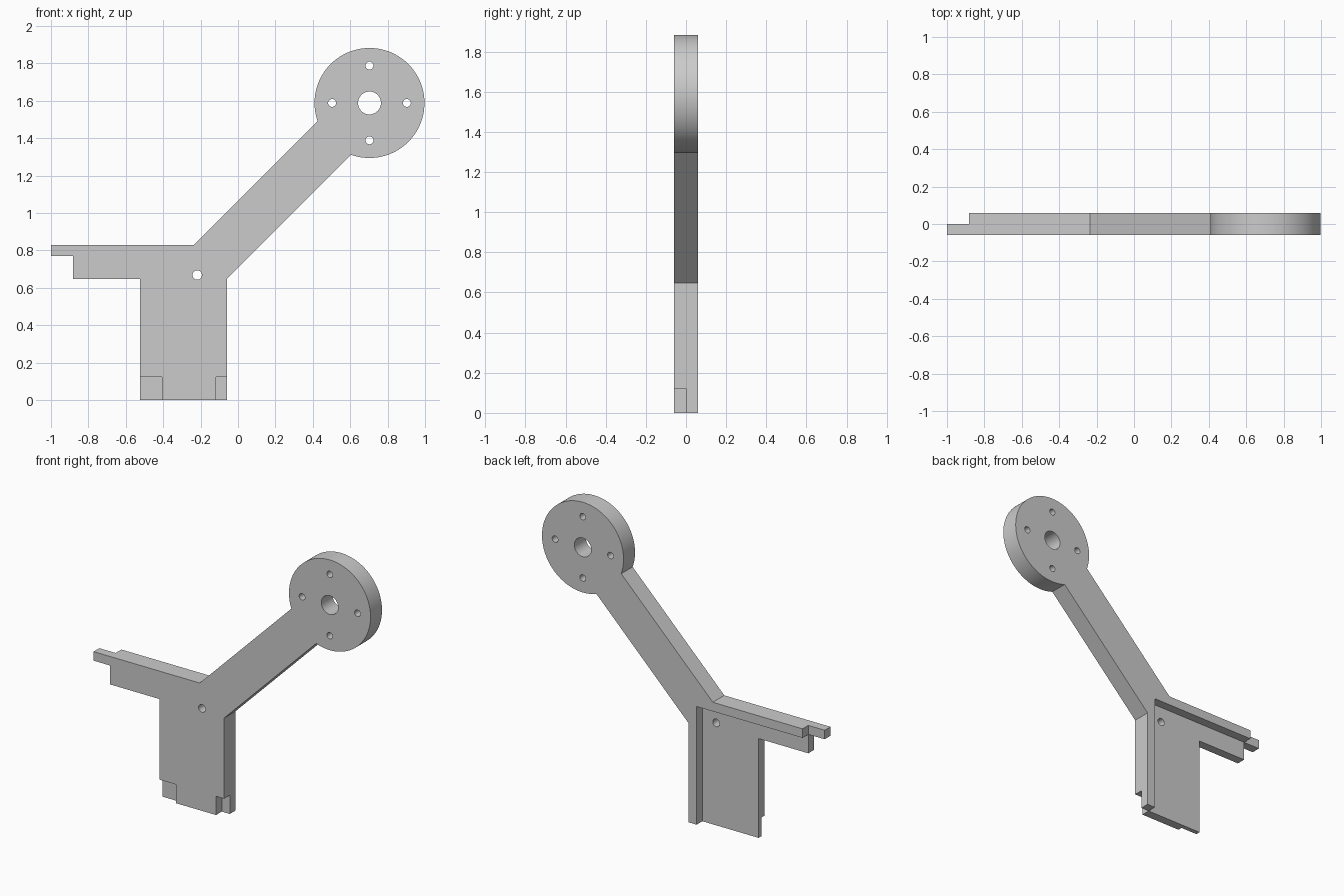
import bpy, bmesh
from math import sin, cos, asin, pi, sqrt, radians
from mathutils import Matrix

if "Cube" in bpy.data.objects:
    bpy.data.objects.remove(bpy.data.objects["Cube"], do_unlink=True)

T = 0.059                       # half thickness
HUB_X, HUB_Z, HUB_R = 0.703, 1.588, 0.294

grey = bpy.data.materials.new("plain grey")
grey.use_nodes = True
colour = (0.6, 0.6, 0.6, 1)
grey.diffuse_color = colour
grey.node_tree.nodes["Principled BSDF"].inputs["Base Color"].default_value = colour


def make(name, bm):
    bmesh.ops.recalc_face_normals(bm, faces=bm.faces)
    mesh = bpy.data.meshes.new(name)
    bm.to_mesh(mesh)
    bm.free()
    mesh.materials.append(grey)
    ob = bpy.data.objects.new(name, mesh)
    bpy.context.collection.objects.link(ob)
    return ob


def box(name, x0, x1, y0, y1, z0, z1):
    bm = bmesh.new()
    size = Matrix.Diagonal((x1 - x0, y1 - y0, z1 - z0, 1))
    centre = Matrix.Translation(((x0 + x1) / 2, (y0 + y1) / 2, (z0 + z1) / 2))
    bmesh.ops.create_cube(bm, size=1, matrix=centre @ size)
    return make(name, bm)


def drill(name, x, z, r):
    bm = bmesh.new()
    turn = Matrix.Translation((x, 0, z)) @ Matrix.Rotation(pi / 2, 4, 'X')
    bmesh.ops.create_cone(bm, cap_ends=True, segments=40, radius1=r, radius2=r,
                          depth=0.4, matrix=turn)
    return make(name, bm)


# Outline: post, side arm, diagonal arm and round hub
post_corner = (-0.059, 0.647)
arm_top = (-0.235, 0.829)


def hub_angle(point):
    # where the 45 degree line through the point meets the hub
    off = ((HUB_Z - HUB_X) - (point[1] - point[0])) / sqrt(2)
    return radians(225) + asin(off / HUB_R)


start, end = hub_angle(post_corner), hub_angle(arm_top) + 2 * pi
N = 96
arc = [(HUB_X + HUB_R * cos(a), HUB_Z + HUB_R * sin(a))
       for a in (start + (end - start) * i / N for i in range(N + 1))]
outline = [(-0.524, 0), (-0.059, 0), post_corner] + arc + [
    arm_top, (-1, 0.829), (-1, 0.77), (-0.882, 0.77), (-0.882, 0.647), (-0.524, 0.647)]

bm = bmesh.new()
face = bm.faces.new([bm.verts.new((x, -T, z)) for x, z in outline])
new = bmesh.ops.extrude_face_region(bm, geom=[face])["geom"]
bmesh.ops.translate(bm, vec=(0, 2 * T, 0),
                    verts=[v for v in new if isinstance(v, bmesh.types.BMVert)])
bracket = make("bracket", bm)

# Cutters: back recess, tab step, bottom notches, holes
cutters = [
    box("back_recess", -1.2, -0.118, 0, 0.2, -0.1, 0.77),
    box("tab_step", -1.2, -0.882, 0, 0.2, 0.6, 1.0),
    box("rib_notch", -0.117, 0.1, -0.2, 0, -0.1, 0.122),
    box("panel_notch", -0.7, -0.406, -0.2, -T / 2, -0.1, 0.122),
    drill("post_hole", -0.218, 0.668, 0.025),
    drill("hub_bore", HUB_X, HUB_Z, 0.061),
]
for dx, dz in ((1, 0), (-1, 0), (0, 1), (0, -1)):
    cutters.append(drill("hub_hole", HUB_X + 0.2 * dx, HUB_Z + 0.2 * dz, 0.021))

for c in cutters:
    c.hide_render = True
    mod = bracket.modifiers.new(c.name, 'BOOLEAN')
    mod.operation, mod.solver, mod.object = 'DIFFERENCE', 'EXACT', c

# Apply the cuts and remove the cutters
bpy.context.view_layer.update()
cut = bpy.data.meshes.new_from_object(
    bracket.evaluated_get(bpy.context.evaluated_depsgraph_get()))
bracket.modifiers.clear()
bracket.data = cut
cut.materials.clear()
cut.materials.append(grey)
for p in cut.polygons:
    p.material_index = 0
for c in cutters:
    bpy.data.objects.remove(c, do_unlink=True)

bpy.ops.object.select_all(action='DESELECT')
bracket.select_set(True)
bpy.context.view_layer.objects.active = bracket
bpy.ops.object.shade_smooth_by_angle(angle=radians(30))
